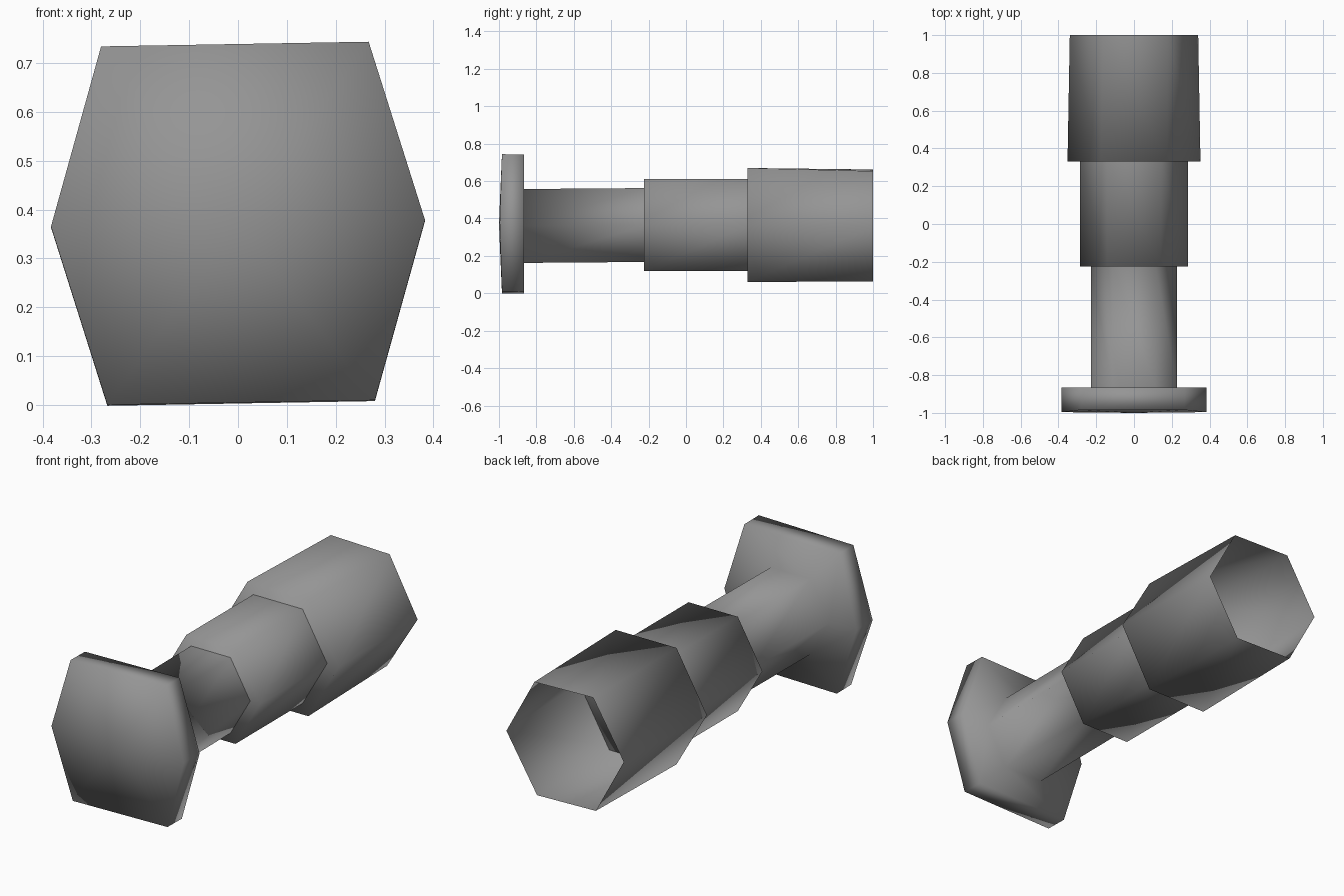
import bpy, bmesh, math

cube = bpy.data.objects.get("Cube")
if cube:
    bpy.data.objects.remove(cube, do_unlink=True)

SIDES = 6

grey = bpy.data.materials.new("plain_grey")
grey.use_nodes = True
COLOUR = (0.3, 0.3, 0.3, 1)
grey.diffuse_color = COLOUR
grey.node_tree.nodes["Principled BSDF"].inputs["Base Color"].default_value = COLOUR


def hexagon(y, radius, z=0.365, twist=0, sx=None, sz=None, corner_back=0):
    """Six points around the y axis; sx and sz reshape the four corners."""
    cx = sx or radius * 0.5
    cz = sz or radius * math.sin(math.pi / 3)
    flat = [(radius, 0), (cx, cz), (-cx, cz), (-radius, 0), (-cx, -cz), (cx, -cz)]
    c, s = math.cos(math.radians(twist)), math.sin(math.radians(twist))
    return [(px * c - pz * s, y + (corner_back if pz else 0), z + px * s + pz * c)
            for px, pz in flat]


def loft(name, rings, apex=None, cap=True):
    """Skin a row of hexagons, closing the front with a fan or a flat cap."""
    bm = bmesh.new()
    loops = [[bm.verts.new(p) for p in ring] for ring in rings]
    for a, b in zip(loops, loops[1:]):
        for i in range(SIDES):
            j = (i + 1) % SIDES
            bm.faces.new((a[i], a[j], b[j], b[i]))
    if apex:
        tip = bm.verts.new(apex)
        for i in range(SIDES):
            bm.faces.new((tip, loops[0][(i + 1) % SIDES], loops[0][i]))
    elif cap:
        bm.faces.new(loops[0][::-1])
    # The first ring is the front, so turn the skin outwards
    bmesh.ops.recalc_face_normals(bm, faces=bm.faces)
    for f in bm.faces:
        f.smooth = True
    mesh = bpy.data.meshes.new(name)
    bm.to_mesh(mesh)
    bm.free()
    mesh.materials.append(grey)
    obj = bpy.data.objects.new(name, mesh)
    bpy.context.collection.objects.link(obj)
    return obj


# Slightly domed end flange running into the slim stem
loft("flange_and_stem", [
    hexagon(-0.996, 0.383, 0.372, 1, 0.274, 0.367, 0.012),
    hexagon(-0.865, 0.383, 0.37, 1, 0.274, 0.367),
    hexagon(-0.865, 0.228, 0.36),
    hexagon(-0.22, 0.228),
], apex=(0, -1, 0.37))

# Middle sleeve, closed at the front
loft("middle_sleeve", [hexagon(-0.225, 0.285), hexagon(0.34, 0.285)])

# Large outer sleeve, open at the back and a little twisted
loft("outer_sleeve", [hexagon(0.33, 0.352), hexagon(1.0, 0.34, 0.363, -1.5)])

# Flat floor inside the outer sleeve
loft("sleeve_floor", [hexagon(0.38, 0.349), hexagon(0.385, 0.349)][::-1])
